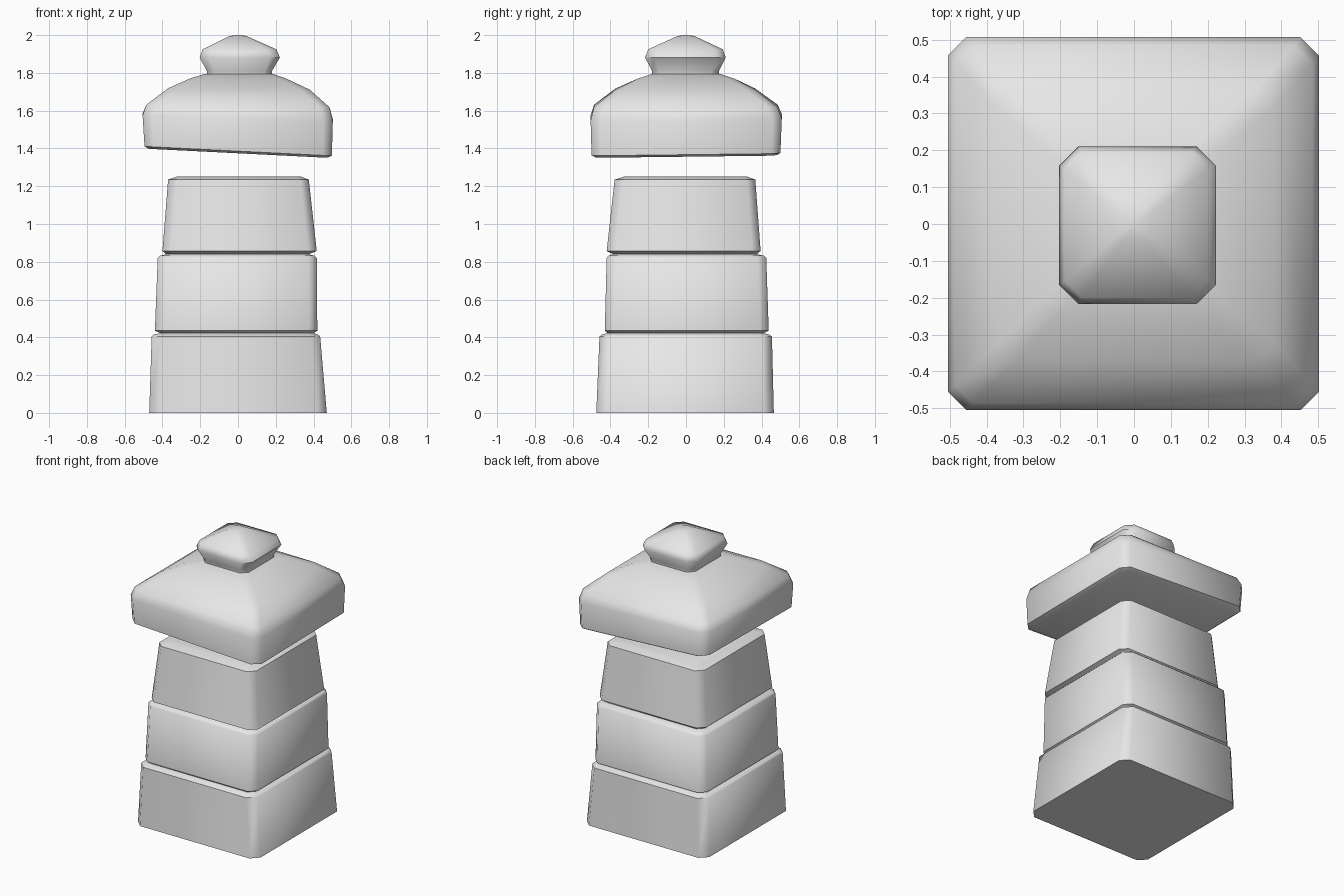
import bpy, math

stone = bpy.data.materials.new("grey_stone")
stone.diffuse_color = (0.8, 0.8, 0.8, 1)


def ring(x0, x1, y0, y1, z, c, tilt_x=0.0, tilt_y=0.0):
    """Square outline with cut corners; tilts lean the outline's height."""
    pts = [(x0 + c, y0), (x1 - c, y0), (x1, y0 + c), (x1, y1 - c),
           (x1 - c, y1), (x0 + c, y1), (x0, y1 - c), (x0, y0 + c)]
    return [(x, y, z + tilt_x * x + tilt_y * y) for x, y in pts]


def loft(name, rows):
    """Closed solid through a stack of outlines."""
    verts = [v for row in rows for v in ring(*row)]
    n, count = 8, len(rows)
    faces = [tuple(reversed(range(n))), tuple(range((count - 1) * n, count * n))]
    for r in range(count - 1):
        for i in range(n):
            j = (i + 1) % n
            faces.append((r * n + i, r * n + j, (r + 1) * n + j, (r + 1) * n + i))
    mesh = bpy.data.meshes.new(name)
    mesh.from_pydata(verts, [], faces)
    mesh.materials.append(stone)
    obj = bpy.data.objects.new(name, mesh)
    bpy.context.collection.objects.link(obj)
    bpy.ops.object.select_all(action='DESELECT')
    obj.select_set(True)
    bpy.context.view_layer.objects.active = obj
    bpy.ops.object.shade_smooth_by_angle(angle=math.radians(50))
    return obj


# Tapered tower body of three stone courses with narrow grooves
loft("tower_body", [
    (-0.47, 0.47, -0.475, 0.465, 0.0, 0.05),
    (-0.457, 0.435, -0.458, 0.455, 0.405, 0.05),
    (-0.445, 0.422, -0.445, 0.44, 0.415, 0.05),
    (-0.41, 0.40, -0.415, 0.41, 0.422, 0.04),
    (-0.44, 0.42, -0.43, 0.438, 0.435, 0.045),
    (-0.425, 0.417, -0.42, 0.425, 0.82, 0.045),
    (-0.412, 0.405, -0.41, 0.412, 0.832, 0.045),
    (-0.38, 0.375, -0.385, 0.375, 0.84, 0.04),
    (-0.40, 0.417, -0.42, 0.395, 0.857, 0.045),
    (-0.37, 0.375, -0.378, 0.367, 1.235, 0.045),
    (-0.32, 0.33, -0.325, 0.32, 1.252, 0.03),
])

# Floating hipped roof with a slightly tilted underside
loft("roof", [
    (-0.475, 0.475, -0.48, 0.48, 1.38, 0.05, -0.05, 0.012),
    (-0.495, 0.497, -0.50, 0.50, 1.392, 0.05, -0.05, 0.012),
    (-0.505, 0.502, -0.505, 0.507, 1.565, 0.05, -0.03, 0.01),
    (-0.485, 0.485, -0.487, 0.485, 1.625, 0.05, -0.015, 0.0),
    (-0.37, 0.38, -0.372, 0.365, 1.715, 0.05, -0.01, 0.0),
    (-0.255, 0.255, -0.255, 0.255, 1.77, 0.04),
    (-0.18, 0.19, -0.185, 0.185, 1.793, 0.04),
])

# Pointed finial flaring out above the roof
loft("finial", [
    (-0.165, 0.18, -0.18, 0.175, 1.78, 0.04),
    (-0.165, 0.18, -0.18, 0.175, 1.81, 0.04),
    (-0.203, 0.222, -0.217, 0.21, 1.882, 0.052),
    (-0.187, 0.203, -0.2, 0.195, 1.925, 0.045),
    (-0.045, 0.045, -0.045, 0.045, 1.995, 0.015),
    (-0.015, 0.015, -0.015, 0.015, 2.0, 0.005),
])
